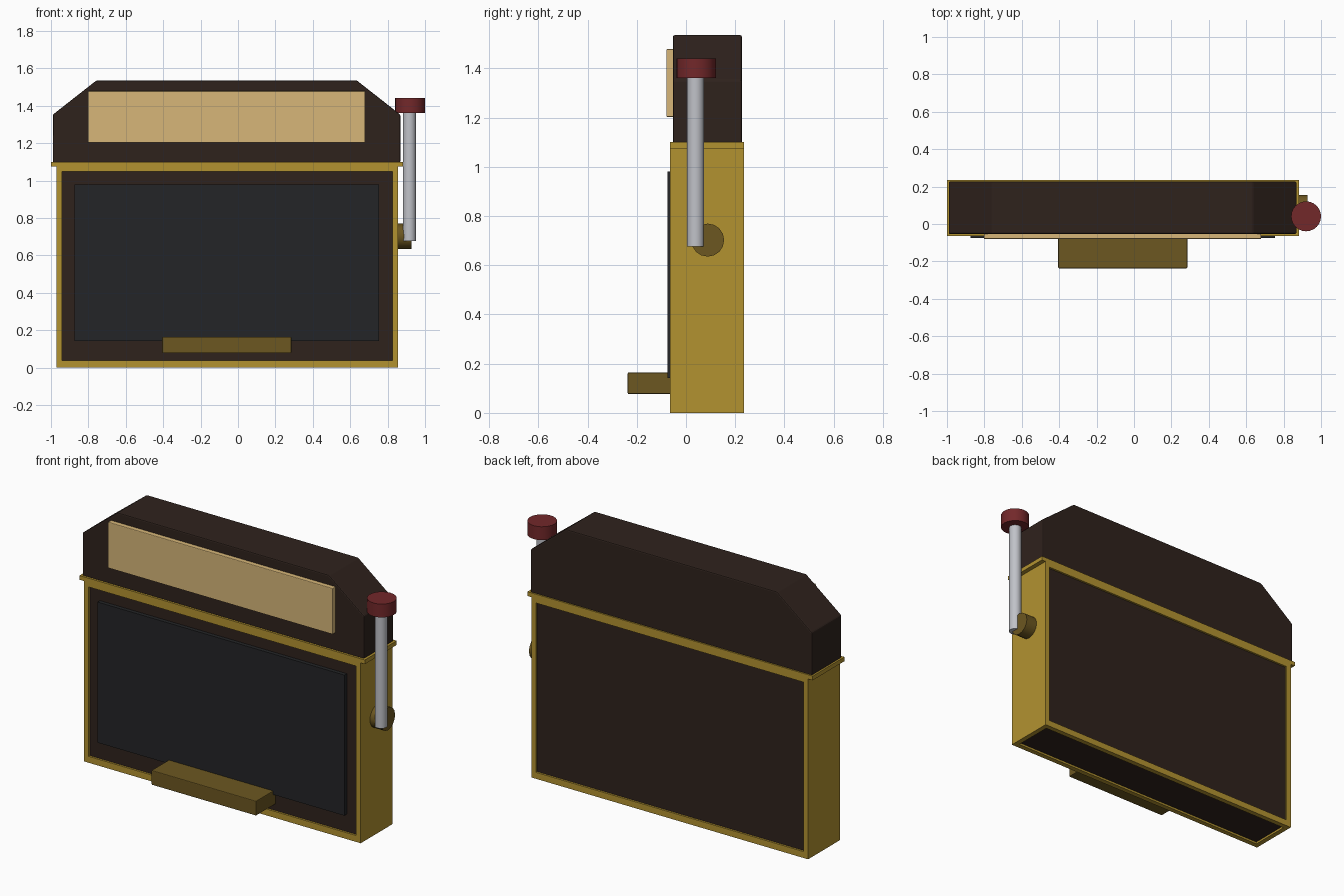
import bpy, bmesh, math
from mathutils import Matrix

if "Cube" in bpy.data.objects:
    bpy.data.objects.remove(bpy.data.objects["Cube"])


def material(name, r, g, b):
    m = bpy.data.materials.new(name)
    m.diffuse_color = (r, g, b, 1)
    m.use_nodes = True
    m.node_tree.nodes["Principled BSDF"].inputs["Base Color"].default_value = m.diffuse_color
    return m


GOLD = material("gold", 0.45, 0.29, 0.03)
OLD_GOLD = material("dark_gold", 0.15, 0.095, 0.015)
BROWN = material("dark_brown", 0.028, 0.016, 0.012)
CREAM = material("cream", 0.68, 0.47, 0.19)
BLACK = material("screen_black", 0.017, 0.018, 0.02)
STEEL = material("steel", 0.53, 0.54, 0.58)
RED = material("red", 0.17, 0.021, 0.023)


def finish(bm, name, mat, bevel=0.0):
    bmesh.ops.recalc_face_normals(bm, faces=bm.faces)
    mesh = bpy.data.meshes.new(name)
    bm.to_mesh(mesh)
    bm.free()
    mesh.materials.append(mat)
    ob = bpy.data.objects.new(name, mesh)
    bpy.context.collection.objects.link(ob)
    if bevel:
        mod = ob.modifiers.new("bevel", "BEVEL")
        mod.width, mod.segments = bevel, 2
    return ob


def prism(name, profile, y0, y1, mat, bevel=0.0):
    """Extrude an x-z outline from y0 to y1."""
    bm = bmesh.new()
    face = bm.faces.new([bm.verts.new((x, y0, z)) for x, z in profile])
    out = bmesh.ops.extrude_face_region(bm, geom=[face])
    for v in out["geom"]:
        if isinstance(v, bmesh.types.BMVert):
            v.co.y = y1
    return finish(bm, name, mat, bevel)


def box(name, x0, x1, y0, y1, z0, z1, mat, bevel=0.0):
    return prism(name, [(x0, z0), (x1, z0), (x1, z1), (x0, z1)], y0, y1, mat, bevel)


def cylinder(name, centre, r, depth, sides, mat, along_x=False):
    bm = bmesh.new()
    rot = Matrix.Rotation(math.pi / 2, 4, "Y") if along_x else Matrix()
    bmesh.ops.create_cone(bm, cap_ends=True, segments=sides, radius1=r, radius2=r,
                          depth=depth, matrix=Matrix.Translation(centre) @ rot)
    ob = finish(bm, name, mat)
    bpy.ops.object.select_all(action="DESELECT")
    ob.select_set(True)
    bpy.context.view_layer.objects.active = ob
    bpy.ops.object.shade_smooth_by_angle(angle=math.radians(40))
    return ob


# Cabinet: dark core recessed inside a gold frame
L, R, F, B = -0.97, 0.855, -0.065, 0.235
box("cabinet_core", L + 0.02, R - 0.02, -0.053, 0.223, 0.012, 1.08, BROWN)
for name, x0 in (("left_side_panel", L), ("right_side_panel", R - 0.03)):
    box(name, x0, x0 + 0.03, F, B, 0, 1.08, GOLD)
for side, y0 in (("front", F), ("back", B - 0.03)):
    box(side + "_bottom_rail", L + 0.03, R - 0.03, y0, y0 + 0.03, 0, 0.038, GOLD)
    box(side + "_top_rail", L + 0.03, R - 0.03, y0, y0 + 0.03, 1.048, 1.08, GOLD)
box("top_ledge", -1.0, 0.882, F, B, 1.075, 1.1, GOLD)

# Chamfered head with sign board
prism("head", [(-0.99, 1.095), (0.868, 1.095), (0.868, 1.352), (0.635, 1.535),
               (-0.757, 1.535), (-0.99, 1.352)], -0.053, 0.227, BROWN, 0.007)
box("sign_board", -0.802, 0.68, -0.08, -0.045, 1.203, 1.478, CREAM, 0.004)

# Front screen and tray
box("screen", -0.873, 0.755, -0.076, -0.045, 0.142, 0.98, BLACK)
box("tray", -0.405, 0.285, -0.237, -0.045, 0.077, 0.164, OLD_GOLD, 0.004)

# Side lever
cylinder("lever_hub", (0.885, 0.088, 0.702), 0.067, 0.085, 16, OLD_GOLD, True)
cylinder("lever_rod", (0.917, 0.039, 1.022), 0.035, 0.69, 16, STEEL)
cylinder("lever_knob", (0.92, 0.041, 1.4), 0.08, 0.08, 24, RED)
